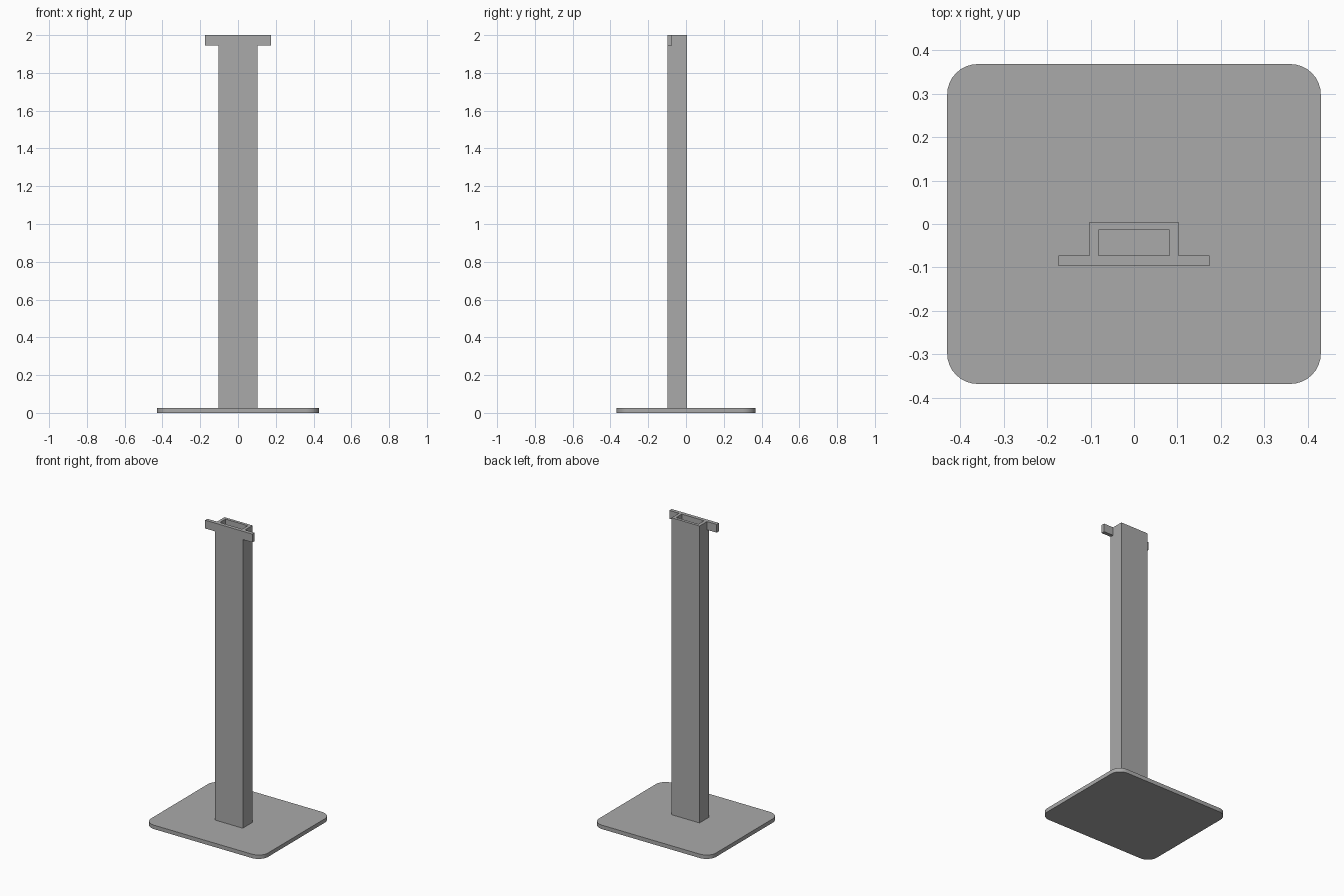
import bpy, bmesh, math

if "Cube" in bpy.data.objects:
    bpy.data.objects.remove(bpy.data.objects["Cube"])

grey = bpy.data.materials.new("grey")
grey.diffuse_color = (0.4, 0.4, 0.4, 1)
grey.use_nodes = True
grey.node_tree.nodes["Principled BSDF"].inputs["Base Color"].default_value = grey.diffuse_color


def prism(name, points, z0, z1):
    """Extrude a flat outline (counter-clockwise) from z0 to z1."""
    bm = bmesh.new()
    face = bm.faces.new([bm.verts.new((x, y, z0)) for x, y in points])
    top = bmesh.ops.extrude_face_region(bm, geom=[face])["geom"]
    bmesh.ops.translate(bm, vec=(0, 0, z1 - z0),
                        verts=[v for v in top if isinstance(v, bmesh.types.BMVert)])
    bmesh.ops.recalc_face_normals(bm, faces=bm.faces)
    mesh = bpy.data.meshes.new(name)
    bm.to_mesh(mesh)
    bm.free()
    mesh.materials.append(grey)
    ob = bpy.data.objects.new(name, mesh)
    bpy.context.collection.objects.link(ob)
    return ob


def rect(hx, y0, y1):
    return [(-hx, y0), (hx, y0), (hx, y1), (-hx, y1)]


def combine(target, tool, operation):
    """Apply a boolean and remove the tool object."""
    mod = target.modifiers.new(operation, 'BOOLEAN')
    mod.operation, mod.object, mod.solver = operation, tool, 'EXACT'
    bpy.context.view_layer.objects.active = target
    bpy.ops.object.modifier_apply(modifier=mod.name)
    bpy.data.objects.remove(tool)


# Base plate with rounded corners
HX, HY, R, STEPS, BASE_TOP = 0.43, 0.368, 0.07, 8, 0.026
outline = []
for q, (sx, sy) in enumerate([(1, 1), (-1, 1), (-1, -1), (1, -1)]):
    for i in range(STEPS + 1):
        a = math.pi / 2 * (q + i / STEPS)
        outline.append((sx * (HX - R) + R * math.cos(a), sy * (HY - R) + R * math.sin(a)))
base = prism("base_plate", outline, 0, BASE_TOP)

# Hollow column with a crossbar flush with its front wall
FRONT, WALL = -0.097, -0.073
column = prism("column", rect(0.103, FRONT, 0.005), BASE_TOP, 2.0)
combine(column, prism("crossbar", rect(0.174, FRONT, WALL), 1.945, 2.0), 'UNION')
combine(column, prism("hollow", rect(0.082, WALL, -0.014), BASE_TOP - 0.02, 2.1), 'DIFFERENCE')

# Smooth only the rounded base corners
bpy.ops.object.select_all(action='DESELECT')
base.select_set(True)
bpy.context.view_layer.objects.active = base
bpy.ops.object.shade_smooth_by_angle(angle=math.radians(30))
